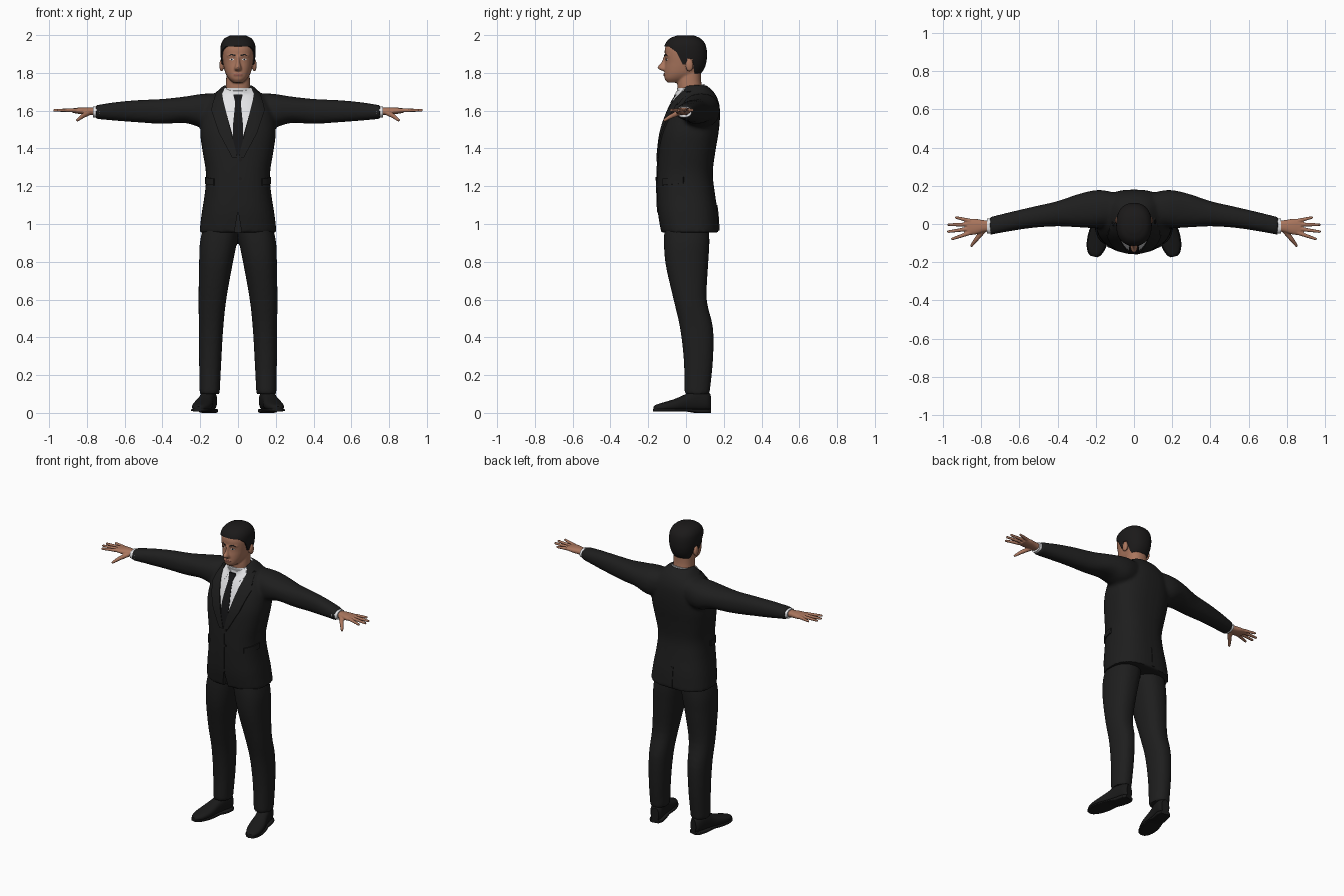
import bpy, bmesh, math
from math import sin, cos, pi, radians
from mathutils import Vector, Matrix
from mathutils.bvhtree import BVHTree

if "Cube" in bpy.data.objects:
    bpy.data.objects.remove(bpy.data.objects["Cube"])


def material(name, r, g, b, rough=0.7):
    m = bpy.data.materials.new(name)
    m.use_nodes = True
    m.diffuse_color = (r, g, b, 1)
    node = m.node_tree.nodes["Principled BSDF"]
    node.inputs["Base Color"].default_value = (r, g, b, 1)
    node.inputs["Roughness"].default_value = rough
    return m


suit = material("suit black", .013, .013, .013)
tie_black = material("tie black", .008, .008, .009)
leather = material("shoe leather", .01, .01, .01)
hair_black = material("hair black", .011, .01, .01)
white = material("shirt white", .78, .78, .8)
skin = material("skin", .4, .18, .11)
lip = material("lip", .28, .1, .075)


def loft(bm, axis, rings, power=2.3, seg=32, steps=4, flip=1):
    """Closed smooth body through rings (position, a0, a1, b0, b1) along an axis."""
    pts = [Vector(r) for r in rings]
    pts = [2 * pts[0] - pts[1]] + pts + [2 * pts[-1] - pts[-2]]
    dense = []
    for p, q, r, s in zip(pts, pts[1:], pts[2:], pts[3:]):
        for k in range(steps):
            t = k / steps
            dense.append(q + (r - p) * (t / 2) + (2 * p - 5 * q + 4 * r - s) * (t * t / 2)
                         + (3 * q - p - 3 * r + s) * (t ** 3 / 2))
    dense.append(pts[-2])
    loops = []
    for t, a0, a1, b0, b1 in dense:
        loop = []
        for i in range(seg):
            c, s = cos(2 * pi * i / seg), sin(2 * pi * i / seg)
            a = (a0 + a1) / 2 + (a1 - a0) / 2 * math.copysign(abs(c) ** (2 / power), c)
            b = (b0 + b1) / 2 + (b1 - b0) / 2 * math.copysign(abs(s) ** (2 / power), s)
            x, y, z = {"x": (t, a, b), "y": (a, t, b), "z": (a, b, t)}[axis]
            loop.append(bm.verts.new((x * flip, y, z)))
        loops.append(loop)
    for lo, hi in zip(loops, loops[1:]):
        for i in range(seg):
            j = (i + 1) % seg
            bm.faces.new((lo[i], lo[j], hi[j], hi[i]))
    bm.faces.new(loops[0])
    bm.faces.new(loops[-1])


def rod(bm, p, q, r1, r2):
    """Tapered finger segment with round ends."""
    p, q = Vector(p), Vector(q)
    turn = (q - p).to_track_quat("Z", "Y").to_matrix().to_4x4()
    bmesh.ops.create_cone(bm, cap_ends=True, segments=12, radius1=r1, radius2=r2,
                          depth=(q - p).length, matrix=Matrix.Translation((p + q) / 2) @ turn)
    for c, r in ((p, r1), (q, r2)):
        bmesh.ops.create_icosphere(bm, subdivisions=2, radius=r, matrix=Matrix.Translation(c))


def bake(obj):
    bpy.context.view_layer.update()
    graph = bpy.context.evaluated_depsgraph_get()
    mesh = bpy.data.meshes.new_from_object(obj.evaluated_get(graph))
    obj.modifiers.clear()
    obj.data = mesh


def shade(obj, mat):
    mesh = obj.data
    mesh.materials.clear()
    mesh.materials.append(mat)
    for p in mesh.polygons:
        p.use_smooth, p.material_index = True, 0
    mesh.set_sharp_from_angle(angle=radians(45))


def make(name, bm, mat, voxel=0, rounds=4, cutter=None, mode="DIFFERENCE"):
    """Object from bm; voxel fuses overlapping shells, cutter trims the result."""
    bmesh.ops.recalc_face_normals(bm, faces=bm.faces)
    mesh = bpy.data.meshes.new(name)
    bm.to_mesh(mesh)
    bm.free()
    obj = bpy.data.objects.new(name, mesh)
    bpy.context.collection.objects.link(obj)
    if voxel:
        mod = obj.modifiers.new("fuse", "REMESH")
        mod.mode, mod.voxel_size = "VOXEL", voxel
        mod = obj.modifiers.new("soften", "SMOOTH")
        mod.factor, mod.iterations = 0.5, rounds
    if cutter:
        mod = obj.modifiers.new("trim", "BOOLEAN")
        mod.operation, mod.solver, mod.object = mode, "EXACT", cutter
    if voxel or cutter:
        bake(obj)
    if cutter:
        bpy.data.objects.remove(cutter)
    shade(obj, mat)
    return obj


def prism(outline, place, start, end):
    """Cutter: outline swept from start to end."""
    bm = bmesh.new()
    ends = [[bm.verts.new(place(u, v, d)) for u, v in outline] for d in (start, end)]
    n = len(outline)
    for loop in ends:
        bm.faces.new(loop)
    for i in range(n):
        j = (i + 1) % n
        bm.faces.new((ends[0][i], ends[0][j], ends[1][j], ends[1][i]))
    return make("cutter", bm, suit)


def patch(name, outline, mat, targets, off, turn=0, flip=1, step=.015):
    """Thin plate draped on the targets, seen along a direction turned about z."""
    bm = bmesh.new()
    bm.faces.new([bm.verts.new((u * flip, 0, z)) for u, z in outline])
    bmesh.ops.triangulate(bm, faces=bm.faces)
    for k, normal in ((0, (1, 0, 0)), (2, (0, 0, 1))):
        low, high = min(v.co[k] for v in bm.verts), max(v.co[k] for v in bm.verts)
        for i in range(1, int((high - low) / step) + 1):
            bmesh.ops.bisect_plane(bm, geom=bm.verts[:] + bm.edges[:] + bm.faces[:],
                                   plane_co=Vector(normal) * (low + i * step), plane_no=normal)
    rot = Matrix.Rotation(radians(turn) * flip, 3, "Z")
    ray = rot @ Vector((0, 1, 0))
    for v in bm.verts:
        start = rot @ v.co - ray
        hits = [t.ray_cast(start, ray) for t in targets]
        dist = min([h[3] for h in hits if h[0]], default=1)
        v.co = start + ray * (dist - off)
    rim = [e for e in bm.edges if e.is_boundary]
    skirt = bmesh.ops.extrude_edge_only(bm, edges=rim)["geom"]
    for v in skirt:
        if isinstance(v, bmesh.types.BMVert):
            v.co += ray * (off + .001)
    return make(name, bm, mat)


def disc(cx, cz, rx, rz, n=12):
    return [(cx + rx * cos(2 * pi * i / n), cz + rz * sin(2 * pi * i / n)) for i in range(n)]


def surface(obj):
    return BVHTree.FromPolygons([v.co for v in obj.data.vertices],
                                [p.vertices[:] for p in obj.data.polygons])


def body(rings):
    """Rings (z, half width, front, back) centred on x = 0."""
    return [(z, -w, w, f, b) for z, w, f, b in rings]


# Jacket: torso and sleeves fused, with a wedge opening at the hem
bm = bmesh.new()
loft(bm, "z", body([(.955, .205, -.132, .175), (1.06, .192, -.149, .168), (1.17, .175, -.154, .152),
                    (1.27, .17, -.153, .142), (1.38, .187, -.146, .155), (1.48, .2, -.134, .172),
                    (1.57, .192, -.108, .18), (1.64, .165, -.076, .175), (1.695, .118, -.04, .15),
                    (1.735, .075, -.01, .108)]), 2.5)
for s in (1, -1):
    loft(bm, "x", [(.08, .01, .16, 1.54, 1.69), (.18, -.02, .178, 1.51, 1.69), (.28, -.018, .16, 1.535, 1.675),
                   (.4, -.012, .12, 1.53, 1.662), (.53, -.02, .09, 1.538, 1.656),
                   (.65, -.038, .062, 1.547, 1.645), (.757, -.058, .036, 1.557, 1.628)], flip=s)
wedge = prism([(-.022, .94), (.022, .94), (.002, 1.06), (-.002, 1.06)], lambda u, v, d: (u, d, v), -.25, -.1)
jacket = make("jacket", bm, suit, .011, 4, wedge)

# Trousers: two legs fused at the crotch
bm = bmesh.new()
for s in (1, -1):
    loft(bm, "z", [(.1, .097, .203, -.008, .125), (.28, .088, .206, -.012, .143), (.45, .078, .207, -.032, .143),
                   (.6, .062, .209, -.066, .11), (.78, .03, .206, -.107, .117), (.9, .006, .202, -.117, .124),
                   (1, -.01, .18, -.112, .12)], flip=s)
make("trousers", bm, suit, .01, 4)

# Shoes with soles, toes turned out
shoe = [(0, .024, .1), (-.025, .038, .118), (-.08, .04, .125), (-.13, .042, .1), (-.19, .05, .074),
        (-.25, .046, .056), (-.29, .03, .044), (-.305, .014, .034)]
for side, s in (("left", 1), ("right", -1)):
    for part, lift in (("shoe", 0), ("sole", 1)):
        bm = bmesh.new()
        if lift:
            loft(bm, "y", [(y, -w - .005, w + .005, 0 if y > -.09 else .008, .022) for y, w, top in shoe], 5)
        else:
            loft(bm, "y", [(y, -w, w, .01, top) for y, w, top in shoe], 2.4)
        bmesh.ops.rotate(bm, verts=bm.verts, matrix=Matrix.Rotation(radians(13) * s, 3, "Z"))
        bmesh.ops.translate(bm, verts=bm.verts, vec=(.142 * s, .127, 0))
        make(f"{side}_{part}", bm, leather)

# Head: skull, neck, nose, brow and ears fused
skull = body([(1.748, .026, -.098, -.02), (1.768, .048, -.113, .03), (1.795, .065, -.114, .07),
              (1.825, .074, -.113, .09), (1.855, .08, -.11, .099), (1.885, .084, -.111, .102),
              (1.92, .085, -.113, .1), (1.95, .08, -.104, .09), (1.975, .062, -.08, .066), (1.99, .03, -.04, .03)])
bm = bmesh.new()
loft(bm, "z", skull)
loft(bm, "z", body([(1.6, .07, -.02, .09), (1.7, .066, -.042, .088), (1.76, .063, -.045, .08), (1.83, .06, -.03, .08)]))
loft(bm, "z", body([(1.89, .009, -.118, -.08), (1.855, .011, -.131, -.08), (1.832, .017, -.151, -.08),
                    (1.818, .02, -.143, -.08), (1.81, .012, -.124, -.08)]), 2, 16)
for s in (1, -1):
    ear = Matrix.Translation((.087 * s, .018, 1.84)) @ Matrix.Diagonal((.012, .021, .034, 1))
    bmesh.ops.create_icosphere(bm, subdivisions=3, radius=1, matrix=ear)
    rod(bm, (.018 * s, -.107, 1.892), (.052 * s, -.09, 1.892), .009, .008)
rod(bm, (-.014, -.11, 1.79), (.014, -.11, 1.79), .009, .009)
head = make("head", bm, skin, .005, 4)

# Hair: enlarged skull trimmed along the hairline
bm = bmesh.new()
loft(bm, "z", [(1.75 + (z - 1.75) * 1.038, a - .008, b + .008, f - .004, k + .009) for z, a, b, f, k in skull])
hairline = prism([(-.2, 1.945), (-.09, 1.94), (-.05, 1.91), (-.03, 1.87), (-.018, 1.845), (0, 1.845), (.008, 1.878),
                  (.034, 1.872), (.044, 1.8), (.07, 1.758), (.2, 1.75), (.2, 2.1), (-.2, 2.1)],
                 lambda u, v, d: (d, u, v), -.2, .2)
make("hair", bm, hair_black, 0, 0, hairline, "INTERSECT")

# Shirt collar, higher at the back
bm = bmesh.new()
loft(bm, "z", body([(1.64, .08, -.05, .1), (1.69, .077, -.052, .1), (1.722, .072, -.05, .097)]))
for v in bm.verts:
    v.co.z += (v.co.y - .02) * .25
make("shirt_collar", bm, white)

# Cuffs and hands
for side, s in (("left", 1), ("right", -1)):
    bm = bmesh.new()
    loft(bm, "x", [(.73, -.052, .03, 1.562, 1.624), (.75, -.051, .03, 1.563, 1.623), (.768, -.05, .029, 1.565, 1.622)], flip=s)
    make(f"{side}_cuff", bm, white)
    bm = bmesh.new()
    loft(bm, "x", [(.74, -.038, .018, 1.575, 1.615), (.785, -.042, .02, 1.577, 1.617),
                   (.83, -.055, .027, 1.581, 1.617), (.872, -.058, .027, 1.588, 1.613)], flip=s)
    for base, tip, length in ((-.047, -.078, .95), (-.025, -.04, .972), (-.003, -.004, .97), (.017, .034, .93)):
        rod(bm, (.86 * s, base, 1.602), (length * s, tip, 1.602), .0115, .0075)
    rod(bm, (.785 * s, -.03, 1.592), (.825 * s, -.08, 1.57), .015, .012)
    rod(bm, (.825 * s, -.08, 1.57), (.85 * s, -.113, 1.55), .012, .008)
    make(f"{side}_hand", bm, skin, .004, 3)

# Shirt front and tie
cloth = [surface(jacket), surface(head)]
patch("shirt_front", [(0, 1.37), (.088, 1.68), (.07, 1.72), (-.07, 1.72), (-.088, 1.68)], white, cloth, .003)
patch("tie_blade", [(0, 1.36), (.027, 1.4), (.027, 1.52), (.014, 1.65), (-.014, 1.65), (-.027, 1.52), (-.027, 1.4)],
      tie_black, cloth, .006)
neck = cloth + [surface(bpy.data.objects["shirt_collar"])]
patch("tie_knot", [(.014, 1.64), (.025, 1.685), (-.025, 1.685), (-.014, 1.64)], tie_black, neck, .009)

# Lapels, collar points and pocket flaps
for side, s in (("left", 1), ("right", -1)):
    patch(f"{side}_collar_point", [(.018, 1.695), (.07, 1.72), (.085, 1.68), (.048, 1.635)], white, neck, .006, flip=s)
    patch(f"{side}_lapel", [(.002, 1.35), (.082, 1.67), (.088, 1.715), (.115, 1.7), (.135, 1.635), (.108, 1.622),
                            (.142, 1.605), (.1, 1.48), (.03, 1.35)], suit, cloth, .009, flip=s)
    patch(f"{side}_pocket_flap", [(-.012, 1.205), (.1, 1.215), (.1, 1.25), (-.012, 1.24)], suit, cloth, .007, 50, s)

# Front edge, buttons and back vent
patch("front_edge", [(-.006, 1.06), (.006, 1.06), (.006, 1.36), (-.006, 1.36)], suit, cloth, .004)
for z in (1.24, 1.34):
    patch("button", disc(.012, z, .009, .009), hair_black, cloth, .007)
patch("back_vent", [(0, .965), (.02, .965), (.02, 1.1), (0, 1.1)], suit, cloth, .004, 180)

# Eyes, brows and lips
face = [surface(head)]
for side, s in (("left", 1), ("right", -1)):
    patch(f"{side}_eye", disc(.033, 1.871, .012, .0045), white, face, .001, flip=s, step=.005)
    patch(f"{side}_iris", disc(.033, 1.871, .0048, .0045), hair_black, face, .002, flip=s, step=.005)
    patch(f"{side}_brow", [(.014, 1.888), (.034, 1.894), (.055, 1.888), (.036, 1.901), (.014, 1.896)],
          hair_black, face, .002, flip=s, step=.005)
patch("lips", disc(0, 1.79, .025, .0065), lip, face, .0015, step=.005)
